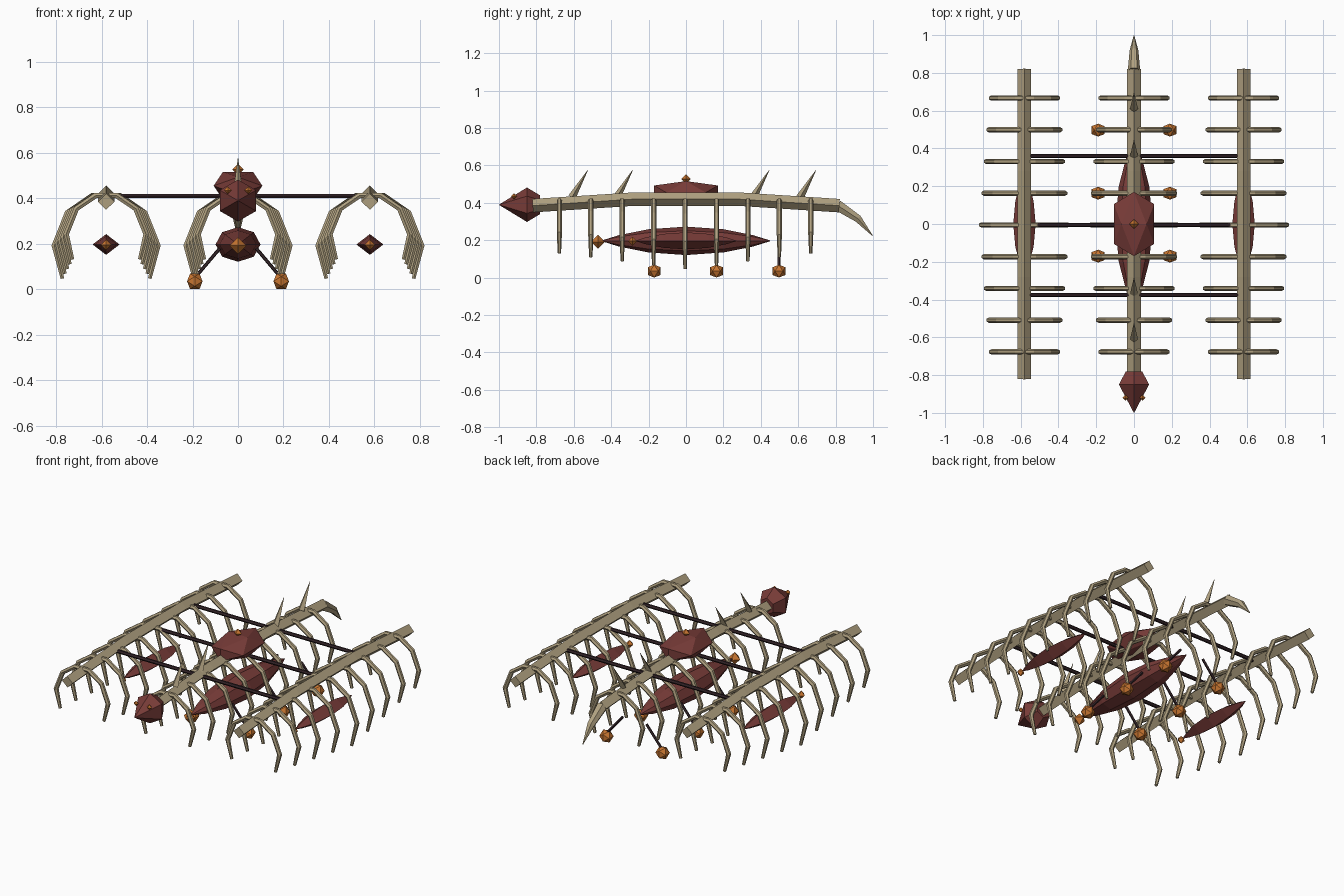
import bpy, bmesh, math
from mathutils import Vector

if "Cube" in bpy.data.objects:
    bpy.data.objects.remove(bpy.data.objects["Cube"], do_unlink=True)


def material(name, rgb):
    m = bpy.data.materials.new(name)
    m.use_nodes = True
    col = (*rgb, 1.0)
    m.diffuse_color = col
    m.node_tree.nodes["Principled BSDF"].inputs["Base Color"].default_value = col
    return m


BONE = material("bone", (0.44, 0.36, 0.22))
RED = material("dark_red", (0.19, 0.045, 0.04))
ORANGE = material("amber", (0.58, 0.18, 0.03))
DARK = material("dark_strut", (0.035, 0.018, 0.022))
X, Y = Vector((1, 0, 0)), Vector((0, 1, 0))


def finish(bm, name, mat):
    bmesh.ops.recalc_face_normals(bm, faces=bm.faces)
    me = bpy.data.meshes.new(name)
    bm.to_mesh(me)
    bm.free()
    me.materials.append(mat)
    ob = bpy.data.objects.new(name, me)
    bpy.context.collection.objects.link(ob)
    return ob


def tube(name, mat, points, radii, sides, ref=X, wide=1.0):
    """Flat-faced tube along a path; ref is a cross-section axis."""
    bm = bmesh.new()
    pts = [Vector(p) for p in points]
    rings = []
    for i, p in enumerate(pts):
        t = (pts[min(i + 1, len(pts) - 1)] - pts[max(i - 1, 0)]).normalized()
        v = t.cross(ref).normalized()
        ring = []
        for k in range(sides):
            a = math.tau * k / sides
            ring.append(bm.verts.new(
                p + radii[i] * (ref * wide * math.cos(a) + v * math.sin(a))))
        rings.append(ring)
    for a, b in zip(rings, rings[1:]):
        for k in range(sides):
            j = (k + 1) % sides
            bm.faces.new((a[k], a[j], b[j], b[k]))
    bm.faces.new(rings[0])
    bm.faces.new(rings[-1])
    return finish(bm, name, mat)


def gem(name, mat, center, size, octa=False):
    """Icosahedron or octahedron with its symmetry axes on x, y and z."""
    bm = bmesh.new()
    phi = (1 + 5 ** 0.5) / 2
    n = math.hypot(1, phi)
    coords = []
    for s in (-1, 1):
        if octa:
            coords += [(s, 0, 0), (0, s, 0), (0, 0, s)]
        else:
            for q in (-1, 1):
                coords += [(s * phi / n, q / n, 0), (s / n, 0, q * phi / n),
                           (0, s * phi / n, q / n)]
    for c in coords:
        bm.verts.new([o + r * d for o, r, d in zip(center, size, c)])
    bmesh.ops.convex_hull(bm, input=bm.verts)
    return finish(bm, name, mat)


def pod(name, x, scale, sides):
    """Long hanging faceted body, pointed at both ends."""
    half = [(0.45, 0.002), (0.36, 0.03), (0.2, 0.062), (0, 0.076)]
    prof = [(-y, r) for y, r in half] + half[-2::-1]
    tube(name, RED, [(x, y * scale, 0.197) for y, r in prof],
         [r * scale for y, r in prof], sides, X, 1.3)


# Spines and their arched ribs
RIB = [(0, 0.0), (0.06, 0.0), (0.17, 0.075), (0.228, 0.22), (0.192, 0.365)]
for label, x in (("right", -0.58), ("center", 0), ("left", 0.58)):
    tube(label + "_spine", BONE,
         [(x, -0.82, 0.385), (x, -0.28, 0.42), (x, 0.28, 0.42), (x, 0.82, 0.385)],
         [0.036] * 4, 4)
    for i in range(9):
        k = 1 - 0.23 * abs(i - 4) / 4
        y = (i - 4) * 0.168 - 0.005
        path = [(-dx, dz) for dx, dz in RIB[:0:-1]] + RIB
        tube(f"{label}_rib_{i + 1}", BONE,
             [(x + dx * k, y, 0.412 - dz * k) for dx, dz in path],
             [0.009] + [0.014] * 7 + [0.009], 6, Y)

# Curved tail tip
tube("tail", BONE, [(0, 0.81, 0.387), (0, 0.92, 0.315), (0, 0.997, 0.225)],
     [0.033, 0.023, 0.002], 6)

# Back spikes
for i, y in enumerate((-0.61, -0.37, 0.36, 0.61)):
    tube(f"back_spike_{i + 1}", BONE, [(0, y, 0.43), (0, y + 0.085, 0.575)],
         [0.021, 0.001], 4)

# Cross struts joining the spines
for i, y in enumerate((-0.375, -0.005, 0.36)):
    tube(f"cross_strut_{i + 1}", DARK, [(-0.58, y, 0.41), (0.58, y, 0.41)],
         [0.011] * 2, 6, Y)

# Head with eyes
tube("head", RED, [(0, -0.78, 0.39), (0, -0.85, 0.39), (0, -0.998, 0.39)],
     [0.05, 0.092, 0.002], 6, Vector((0, 0, 1)))
for label, s in (("left", 1), ("right", -1)):
    gem(label + "_eye", ORANGE, (s * 0.045, -0.92, 0.435), (0.016,) * 3, True)

# Top dome with crowning gem
gem("dome", RED, (0, 0, 0.455), (0.126, 0.2, 0.072))
gem("dome_gem", ORANGE, (0, 0, 0.527), (0.025,) * 3, True)

# Hanging bodies with nose gems
pod("center_pod", 0, 1.0, 8)
gem("center_pod_gem", ORANGE, (0, -0.47, 0.192), (0.037,) * 3, True)
for label, s in (("left", 1), ("right", -1)):
    pod(label + "_pod", s * 0.58, 0.6, 4)
    gem(label + "_pod_gem", ORANGE, (s * 0.58, -0.285, 0.195), (0.024,) * 3, True)

# Lower lamps on angled struts
for i, y in enumerate((-0.17, 0.163, 0.497)):
    for label, s in (("left", 1), ("right", -1)):
        tube(f"{label}_lamp_strut_{i + 1}", DARK,
             [(s * 0.08, y, 0.18), (s * 0.19, y, 0.05)], [0.008] * 2, 5, Y)
        gem(f"{label}_lamp_{i + 1}", ORANGE, (s * 0.19, y, 0.035), (0.04,) * 3)
